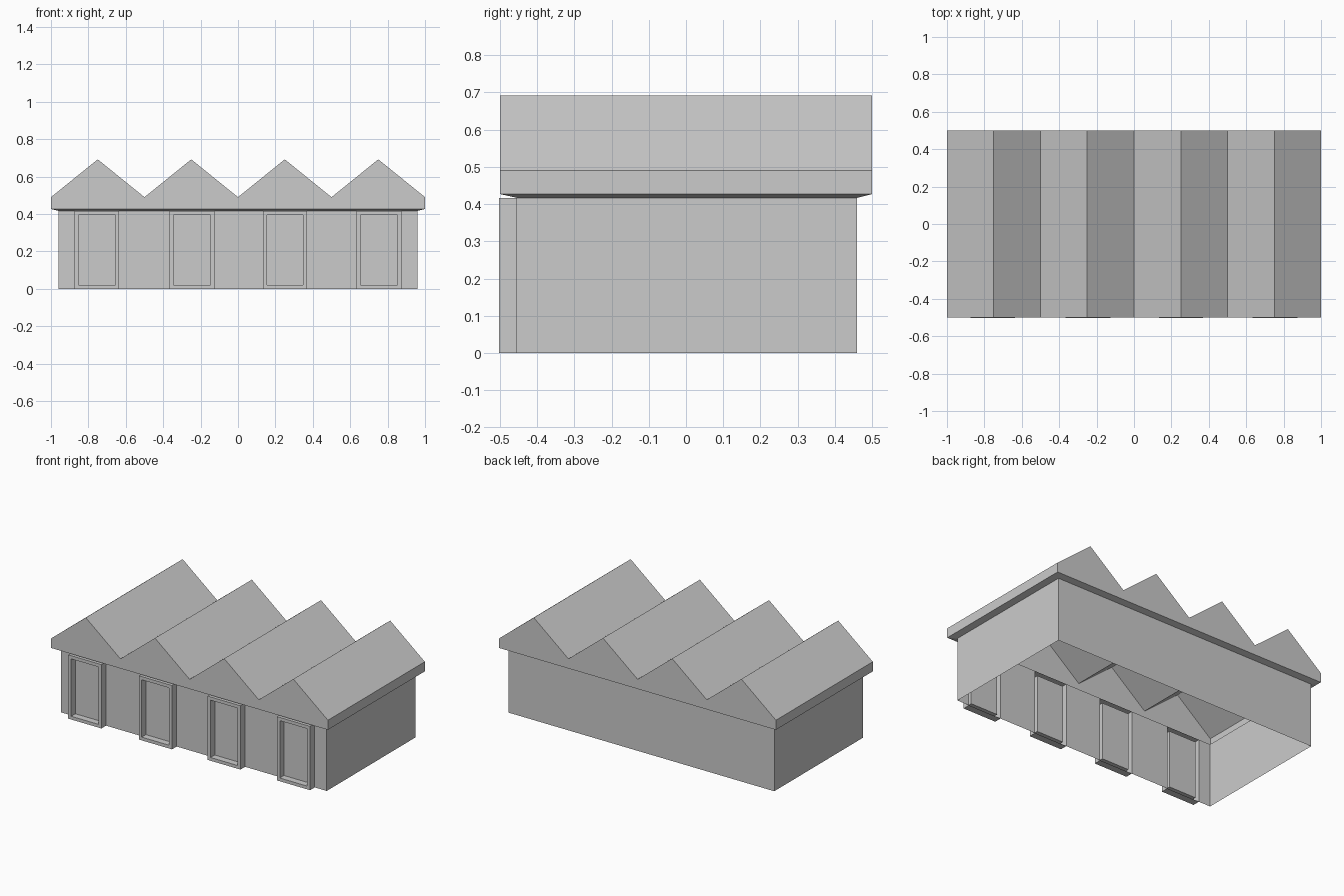
import bpy, bmesh

if "Cube" in bpy.data.objects:
    bpy.data.objects.remove(bpy.data.objects["Cube"])

WX, Y0, Y1 = 0.96, -0.455, 0.46      # wall extents
WALL_TOP, EAVE, VALLEY, RIDGE = 0.417, 0.427, 0.49, 0.692
DOORS = [(-0.875, -0.635), (-0.365, -0.125), (0.133, 0.37), (0.633, 0.873)]
FRAME_Y, PANEL_Y = -0.503, -0.46


def finish(name, bm):
    bmesh.ops.recalc_face_normals(bm, faces=bm.faces)
    me = bpy.data.meshes.new(name)
    bm.to_mesh(me)
    bm.free()
    ob = bpy.data.objects.new(name, me)
    bpy.context.collection.objects.link(ob)
    return ob


def face(bm, pts):
    return bm.faces.new([bm.verts.new(p) for p in pts])


def wall(bm, a, b):
    """Upright sheet from point a to point b, ground to wall top."""
    return face(bm, [(*a, 0), (*b, 0), (*b, WALL_TOP), (*a, WALL_TOP)])


# Walls: open-bottomed sheets, front wall broken at each door
bm = bmesh.new()
wall(bm, (WX, Y0), (WX, Y1))
wall(bm, (WX, Y1), (-WX, Y1))
wall(bm, (-WX, Y1), (-WX, Y0))
xs = [-WX] + [x for d in DOORS for x in d] + [WX]
for a, b in zip(xs[::2], xs[1::2]):
    wall(bm, (a, Y0), (b, Y0))
bmesh.ops.remove_doubles(bm, verts=bm.verts, dist=1e-5)
finish("walls", bm)

# Doors: frame pushed out of the wall, panel sunk back into the frame
for i, (a, b) in enumerate(DOORS):
    bm = bmesh.new()
    wall(bm, (a, Y0), (a, FRAME_Y))
    wall(bm, (b, FRAME_Y), (b, Y0))
    for z in (0, WALL_TOP):
        face(bm, [(a, Y0, z), (a, FRAME_Y, z), (b, FRAME_Y, z), (b, Y0, z)])
    front = wall(bm, (a, FRAME_Y), (b, FRAME_Y))
    bmesh.ops.remove_doubles(bm, verts=bm.verts, dist=1e-5)
    front = next(f for f in bm.faces
                 if all(abs(v.co.y - FRAME_Y) < 1e-4 for v in f.verts))
    bmesh.ops.inset_region(bm, faces=[front], thickness=0.03)
    panel = bmesh.ops.extrude_discrete_faces(bm, faces=[front])["faces"][0]
    for v in panel.verts:
        v.co.y = PANEL_Y
    finish(f"door_{i + 1}", bm)

# Roof: zigzag gable profile swept front to back, open underneath
bm = bmesh.new()
top = [(-1 + 0.25 * i, RIDGE if i % 2 else VALLEY) for i in range(9)]
profile = [(-1, EAVE)] + top + [(1, EAVE)]
rows = [[bm.verts.new((x, y, z)) for x, z in profile] for y in (-0.5, 0.5)]
for i in range(len(profile) - 1):
    bm.faces.new([rows[0][i], rows[0][i + 1], rows[1][i + 1], rows[1][i]])
for r in rows:
    bm.faces.new(r)

# Sloping soffit ring from the eaves in to the wall tops
outer = [rows[0][0], rows[0][-1], rows[1][-1], rows[1][0]]
inner = [bm.verts.new((x, y, WALL_TOP))
         for x, y in ((-WX, Y0), (WX, Y0), (WX, Y1), (-WX, Y1))]
for i in range(4):
    j = (i + 1) % 4
    bm.faces.new([outer[i], outer[j], inner[j], inner[i]])
finish("sawtooth_roof", bm)
